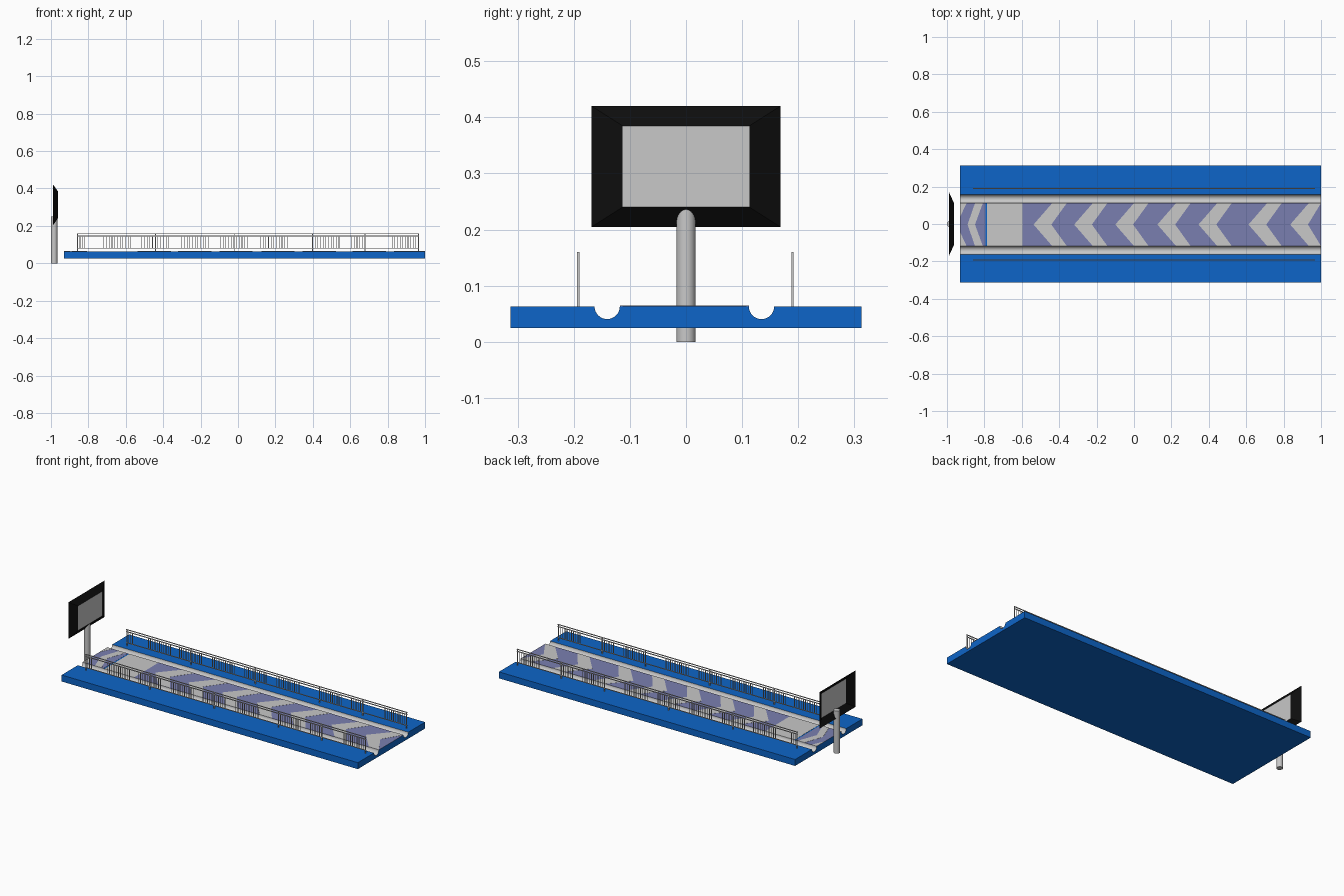
import bpy, bmesh, math

if "Cube" in bpy.data.objects:
    bpy.data.objects.remove(bpy.data.objects["Cube"])


def mat(name, rgb):
    m = bpy.data.materials.new(name)
    m.diffuse_color = (*rgb, 1)
    m.use_nodes = True
    m.node_tree.nodes["Principled BSDF"].inputs["Base Color"].default_value = m.diffuse_color
    return m


BLUE = mat("blue", (0.004, 0.13, 0.58))
GREY = mat("light_grey", (0.58, 0.58, 0.58))
PURPLE = mat("muted_purple", (0.195, 0.212, 0.434))
BLACK = mat("black", (0.004, 0.004, 0.004))

TOP = 0.063      # floor height
YC = -0.003      # lane centre line
HALF = 0.115     # half lane width
X0, X1 = -0.93, 1.0


def finish(name, bm, mats, recalc=True):
    if recalc:
        bmesh.ops.recalc_face_normals(bm, faces=bm.faces)
    me = bpy.data.meshes.new(name)
    bm.to_mesh(me)
    bm.free()
    for m in mats:
        me.materials.append(m)
    ob = bpy.data.objects.new(name, me)
    bpy.context.collection.objects.link(ob)
    return ob


def prism(bm, pts, vec):
    """Extrude a closed outline of 3D points along vec; returns the side faces."""
    a = [bm.verts.new(p) for p in pts]
    b = [bm.verts.new([p[i] + vec[i] for i in range(3)]) for p in pts]
    bm.faces.new(a)
    bm.faces.new(b[::-1])
    n = len(a)
    return [bm.faces.new((a[i], a[(i + 1) % n], b[(i + 1) % n], b[i])) for i in range(n)]


def box(bm, x0, x1, y0, y1, z0, z1):
    prism(bm, [(x0, y0, z0), (x1, y0, z0), (x1, y1, z0), (x0, y1, z0)], (0, 0, z1 - z0))


# Floor: one profile with two round gutters, swept along x
R, SEG = 0.0225, 16
profile = [(0.313, 0.025), (-0.313, 0.025), (-0.313, TOP)]
arc_sides = set()
for side in (-1, 1):
    start = len(profile)
    for i in range(SEG + 1):
        a = math.pi * (1 + i / SEG)
        profile.append((YC + side * 0.1375 + R * math.cos(a), TOP + R * math.sin(a)))
    arc_sides.update(range(start, start + SEG))
profile.append((0.313, TOP))
bm = bmesh.new()
sides = prism(bm, [(X0, y, z) for y, z in profile], (X1 - X0, 0, 0))
for i in arc_sides:
    sides[i].material_index = 1
    sides[i].smooth = True
finish("floor_with_gutters", bm, [BLUE, GREY])


# Thin lane panels
def panel(name, x0, x1, m):
    bm = bmesh.new()
    box(bm, x0, x1, YC - HALF, YC + HALF, TOP - 0.001, TOP + 0.0008)
    finish(name, bm, [m])


panel("approach_panel", X0, -0.794, PURPLE)
panel("foul_panel", -0.786, -0.595, GREY)
panel("lane_panel", -0.595, X1, PURPLE)

# Chevron stripes: tip, outer edge, inner edge and notch positions
bm = bmesh.new()
chevrons = [(t, t + 0.1, min(t + 0.178, X1), t + 0.095)
            for t in (-0.537, -0.32, -0.1, 0.125, 0.345, 0.612, 0.835)]
chevrons.append((-0.89, -0.85, -0.808, -0.85))
z = TOP + 0.0005
for tip, e0, e1, notch in chevrons:
    for s in (-1, 1):
        prism(bm, [(tip, YC, z), (e0, YC + s * HALF, z), (e1, YC + s * HALF, z), (notch, YC, z)],
              (0, 0, 0.001))
for s in (-1, 1):
    prism(bm, [(X0, YC + s * 0.04, z), (X0, YC + s * HALF, z), (-0.895, YC + s * HALF, z)],
          (0, 0, 0.001))
finish("chevron_stripes", bm, [GREY])

# Railings: rails, main posts and groups of balusters
POSTS = (-0.857, -0.44, -0.02, 0.398, 0.68, 0.965)
GROUPS = ((-0.857, -0.82), (-0.717, -0.573), (-0.515, -0.37), (-0.3, -0.157), (-0.093, 0.05),
          (0.12, 0.264), (0.398, 0.54), (0.607, 0.68), (0.825, 0.965))
for name, y in (("front_railing", -0.192), ("back_railing", 0.19)):
    bm = bmesh.new()
    for zc in (0.158, 0.146, 0.081):
        box(bm, -0.861, 0.969, y - 0.002, y + 0.002, zc - 0.002, zc + 0.002)
    for x in POSTS:
        box(bm, x - 0.0025, x + 0.0025, y - 0.002, y + 0.002, TOP - 0.002, 0.158)
    for a, b in GROUPS:
        n = max(2, round((b - a) / 0.0145))
        for i in range(n + 1):
            x = a + (b - a) * i / n
            box(bm, x - 0.0015, x + 0.0015, y - 0.0015, y + 0.0015, 0.081, 0.146)
    finish(name, bm, [GREY])

# Sign post
bpy.ops.mesh.primitive_cylinder_add(vertices=32, radius=0.017, depth=0.25,
                                    location=(-0.983, 0, 0.125))
post = bpy.context.object
post.name = "sign_post"
post.data.materials.append(GREY)
bpy.ops.object.shade_smooth_by_angle()

# Sign: open-backed sloping frame around a flat screen
bm = bmesh.new()


def ring(x, h, z0, z1):
    return [bm.verts.new(p) for p in ((x, -h, z0), (x, h, z0), (x, h, z1), (x, -h, z1))]


outer = ring(-0.988, 0.168, 0.205, 0.42)
inner = ring(-0.963, 0.113, 0.24, 0.385)
for i in range(4):
    j = (i + 1) % 4
    bm.faces.new((outer[i], outer[j], inner[j], inner[i]))
bm.faces.new(inner).material_index = 1
finish("sign_board", bm, [BLACK, GREY], recalc=False)
